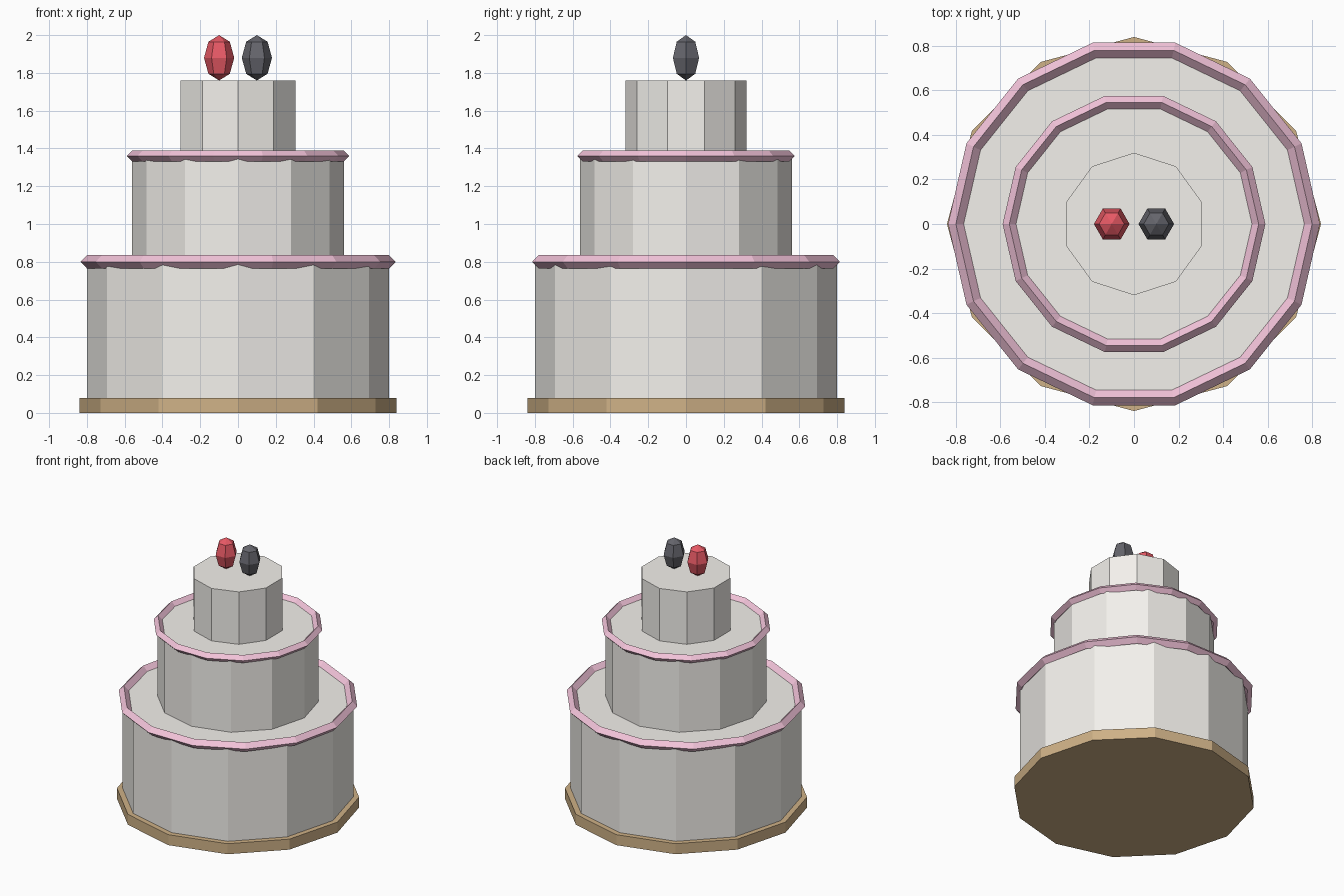
import bpy, bmesh
from math import cos, sin, pi

if "Cube" in bpy.data.objects:
    bpy.data.objects.remove(bpy.data.objects["Cube"])

def material(name, color):
    m = bpy.data.materials.new(name)
    m.diffuse_color = (*color, 1)
    m.use_nodes = True
    m.node_tree.nodes["Principled BSDF"].inputs["Base Color"].default_value = m.diffuse_color
    return m

def lathe(name, profile, sides, mat, start=0.0, x=0.0, closed=False):
    """Revolve (radius, z) points about a vertical axis at x; flat faces."""
    bm = bmesh.new()
    rows = []
    for r, z in profile:
        if r == 0:
            rows.append([bm.verts.new((x, 0, z))] * sides)
        else:
            rows.append([bm.verts.new((x + r * cos(start + 2 * pi * i / sides),
                                       r * sin(start + 2 * pi * i / sides), z))
                         for i in range(sides)])
    pairs = list(zip(rows, rows[1:]))
    if closed:
        pairs.append((rows[-1], rows[0]))
    for a, b in pairs:
        for i in range(sides):
            j = (i + 1) % sides
            bm.faces.new(list(dict.fromkeys((a[i], a[j], b[j], b[i]))))
    if not closed:
        for row in (rows[0], rows[-1]):
            if len(set(row)) > 1:
                bm.faces.new(row)
    bmesh.ops.recalc_face_normals(bm, faces=bm.faces)
    mesh = bpy.data.meshes.new(name)
    bm.to_mesh(mesh)
    bm.free()
    mesh.materials.append(mat)
    ob = bpy.data.objects.new(name, mesh)
    bpy.context.collection.objects.link(ob)
    return ob

wood = material("wood", (0.62, 0.44, 0.24))
cream = material("cream", (0.90, 0.88, 0.84))
pink = material("pink_icing", (0.90, 0.55, 0.70))
red = material("red", (0.80, 0.10, 0.13))
black = material("black", (0.13, 0.13, 0.15))

# Board and cake tiers
for name, r, z0, z1, sides, mat in (
        ("cake_board", 0.84, 0.00, 0.08, 12, wood),
        ("bottom_tier", 0.80, 0.08, 0.80, 12, cream),
        ("middle_tier", 0.56, 0.80, 1.36, 12, cream),
        ("top_tier", 0.32, 1.36, 1.76, 10, cream)):
    lathe(name, [(r, z0), (r, z1)], sides, mat, start=pi / 2)

# Icing rings with a diamond cross-section
for name, r, z, t in (("bottom_icing_ring", 0.80, 0.80, 0.035),
                      ("middle_icing_ring", 0.56, 1.36, 0.03)):
    lathe(name, [(r + t, z), (r, z + t), (r - t, z), (r, z - t)], 14, pink, closed=True)

# Pair of egg-shaped toppers
egg = [(0, 1.76)] + [(0.08 * cos(a * pi / 4), 1.88 + 0.12 * sin(a * pi / 4))
                     for a in (-1, 0, 1)] + [(0, 2.0)]
lathe("left_topper", egg, 6, red, x=-0.1)
lathe("right_topper", egg, 6, black, x=0.1)
